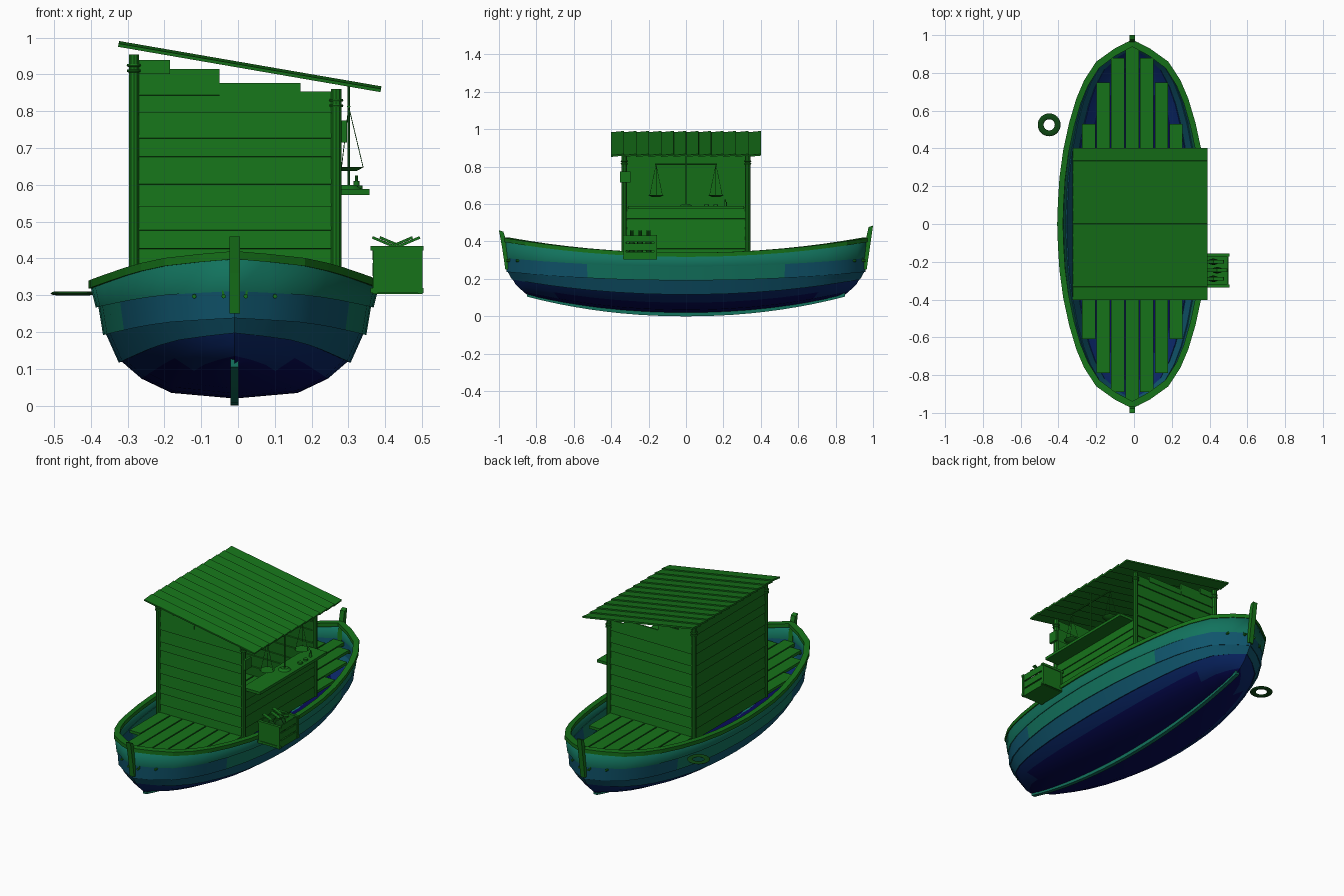
import bpy, bmesh, math
from mathutils import Vector

if "Cube" in bpy.data.objects:
    bpy.data.objects.remove(bpy.data.objects["Cube"])

CX = -0.009  # hull and cabin centre line


def mat(name, c):
    m = bpy.data.materials.new(name)
    m.diffuse_color = (*c, 1)
    m.use_nodes = True
    m.node_tree.nodes["Principled BSDF"].inputs["Base Color"].default_value = m.diffuse_color
    return m


WOOD = mat("wood", (0.008, 0.17, 0.01))
DARK = mat("dark_wood", (0.004, 0.06, 0.006))
HULL = [mat("hull_navy", (0.002, 0.003, 0.09)), mat("hull_blue", (0.003, 0.02, 0.14)),
        mat("hull_teal_blue", (0.005, 0.09, 0.15)), mat("hull_teal", (0.006, 0.17, 0.11))]


def make(name, verts, faces, m=WOOD):
    me = bpy.data.meshes.new(name)
    me.from_pydata([tuple(v) for v in verts], [], faces)
    bm = bmesh.new()
    bm.from_mesh(me)
    bmesh.ops.remove_doubles(bm, verts=bm.verts, dist=1e-5)
    bmesh.ops.recalc_face_normals(bm, faces=bm.faces)
    bm.to_mesh(me)
    bm.free()
    ob = bpy.data.objects.new(name, me)
    bpy.context.collection.objects.link(ob)
    me.materials.append(m)
    return ob


def box(name, x, y, z, rot=(0, 0, 0), m=WOOD):
    c = Vector(((x[0] + x[1]) / 2, (y[0] + y[1]) / 2, (z[0] + z[1]) / 2))
    v = [Vector((a, b, d)) - c for a in x for b in y for d in z]
    ob = make(name, v, [(0, 1, 3, 2), (4, 6, 7, 5), (0, 4, 5, 1), (2, 3, 7, 6), (0, 2, 6, 4), (1, 5, 7, 3)], m)
    ob.location, ob.rotation_euler = c, rot
    return ob


def prism(name, pts, x0, x1, m=WOOD):
    n = len(pts)
    v = [(x, *p) for x in (x0, x1) for p in pts]
    f = [(i, (i + 1) % n, n + (i + 1) % n, n + i) for i in range(n)]
    return make(name, v, f + [tuple(range(n)), tuple(range(n, 2 * n))], m)


def smooth(ob):
    bpy.ops.object.select_all(action='DESELECT')
    bpy.context.view_layer.objects.active = ob
    ob.select_set(True)
    bpy.ops.object.shade_smooth_by_angle(angle=math.radians(35))


def rod(name, a, b, r, r2=None, n=10, m=WOOD):
    a, b = Vector(a), Vector(b)
    d = b - a
    bpy.ops.mesh.primitive_cone_add(vertices=n, radius1=r, radius2=r if r2 is None else r2,
                                    depth=d.length, location=(a + b) / 2,
                                    rotation=d.to_track_quat('Z', 'Y').to_euler())
    ob = bpy.context.object
    ob.name = name
    ob.data.materials.append(m)
    smooth(ob)
    return ob


def ring(name, loc, R, r, m=WOOD, n=24):
    bpy.ops.mesh.primitive_torus_add(major_segments=n, minor_segments=8, major_radius=R, minor_radius=r, location=loc)
    ob = bpy.context.object
    ob.name = name
    ob.data.materials.append(m)
    smooth(ob)
    return ob


# hull: rows are (mid half width, mid z, end y, end z, colour index), stepped at the strakes
ROWS = [(0, .025, .845, .118, 0), (.17, .04, .87, .14, 0), (.25, .078, .905, .172, 0), (.306, .125, .93, .205, 1),
        (.313, .122, .93, .203, 1), (.348, .2, .955, .245, 2), (.355, .197, .956, .243, 2),
        (.368, .275, .961, .32, 3), (.375, .272, .961, .317, 3), (.388, .332, .967, .412, 3)]
ST = [(0, 1), (.12, .99), (.25, .97), (.4, .92), (.55, .84), (.68, .745), (.78, .64), (.88, .48), (.95, .24), (1, 0)]
ST = [(-u, f) for u, f in ST[:0:-1]] + ST


def hull_point(row, u, f, side):
    w, z, ye, ze, _ = row
    return Vector((CX + side * w * f, u * ye, z + (ze - z) * abs(u) ** 2.1))


cols = [(r, -1) for r in ROWS[:0:-1]] + [(r, 1) for r in ROWS]
nc = len(cols)
hv = [hull_point(r, u, f, s) for u, f in ST for r, s in cols]
hf = [(i * nc + j, i * nc + j + 1, (i + 1) * nc + j + 1, (i + 1) * nc + j)
      for i in range(len(ST) - 1) for j in range(nc - 1)]
hull = make("hull", hv, hf, HULL[0])
for m in HULL[1:]:
    hull.data.materials.append(m)
for p in hull.data.polygons:
    zc = p.center.z - 0.07 * abs(p.center.y) ** 2
    p.material_index = 0 if zc < .08 else 1 if zc < .15 else 2 if zc < .23 else 3
sol = hull.modifiers.new("thickness", 'SOLIDIFY')
sol.thickness, sol.offset = 0.012, 0
smooth(hull)

# gunwale rail swept around the sheer
path = [hull_point(ROWS[-1], u, f, 1) for u, f in ST] + [hull_point(ROWS[-1], u, f, -1) for u, f in ST[-2:0:-1]]
gv = []
for p in path:
    for sx, sy, dz in ((1.025, 1.01, -.014), (1.025, 1.01, .008), (.945, .97, .008), (.945, .97, -.014)):
        gv.append((CX + (p.x - CX) * sx, p.y * sy, p.z + dz))
n = len(path)
make("gunwale", gv, [(i * 4 + k, i * 4 + (k + 1) % 4, (i + 1) % n * 4 + (k + 1) % 4, (i + 1) % n * 4 + k)
                     for i in range(n) for k in range(4)])

# keel and stem posts
ks = [i / 10 * .85 for i in range(-10, 11)]
kz = [.105 * abs(y / .85) ** 2.1 for y in ks]
prism("keel", [(y, z) for y, z in zip(ks, kz)] + [(y, z + .028) for y, z in list(zip(ks, kz))[::-1]],
      CX - .011, CX + .011, HULL[3])
for s, top in ((-1, .46), (1, .485)):
    prism("stem_post", [(s * .945, .25), (s * .966, .25), (s * .982, .36), (s * 1.0, top), (s * .976, top - .008),
                        (s * .955, .38)], CX - .014, CX + .014)
    for x, y in ((.11, .905), (.03, .955)):
        for sx in (-1, 1):
            rod("hull_peg", (CX + sx * x, s * (y - .03), .297), (CX + sx * x, s * (y + .005), .297), .006, n=8)

# deck planks
for k, (y0, y1) in enumerate([(-.945, .945), (-.89, .88), (-.79, .75), (-.61, .53)]):
    for s in ((1,) if k == 0 else (-1, 1)):
        x = CX + s * k * .077
        box("deck_plank", (x - .035, x + .035), (y0, y1), (.298, .314))

# cabin corner posts with lashings
for x, top in ((-.283, .955), (.267, .86)):
    for y in (-.33, .33):
        rod("cabin_post", (x, y, .3), (x, y, top), .0145)
        for dz in (.03, .045):
            ring("post_lashing", (x, y, top - dz), .0155, .004, n=12)

# cabin clapboard walls
EDGES = [.305, .365, .43, .48, .545, .605, .68, .73, .8, .85]
for s in (-1, 1):
    spans = [(-.28, .265, a, b) for a, b in zip(EDGES, EDGES[1:])]
    spans += [(-.28, -.05, .847, .91), (-.28, -.185, .905, .935), (-.05, .17, .845, .873)]
    for x0, x1, a, b in spans:
        box("end_wall_board", (x0, x1), (s * .327 - .005, s * .327 + .005), (a - .004, b + .004), (s * .11, 0, 0))
for a, b in zip(EDGES + [.91], EDGES[1:] + [.91, .945]):
    if b > a:
        box("left_wall_board", (-.288, -.278), (-.325, .325), (a - .004, b + .004), (0, .11, 0))
for a, b in zip(EDGES[:4] + [.525], EDGES[1:4] + [.525, .578]):
    box("counter_wall_board", (.262, .272), (-.325, .325), (a - .004, b + .004), (0, -.11, 0))
box("counter", (.245, .358), (-.31, .31), (.573, .589))
box("hanging_tag", (.282, .296), (-.352, -.298), (.715, .775))

# roof of overlapping boards
for i in range(12):
    y = -.4 + (i + .5) * .8 / 12
    box("roof_board", (.032 - .362, .032 + .362), (y - .035, y + .035), (.917, .926), (.1, math.radians(9.8), 0))

# balance scale on the counter
SX = .301
rod("scale_base", (SX, 0, .588), (SX, 0, .6), .035, .02, 20)
rod("scale_pole", (SX, 0, .59), (SX, 0, .87), .004)
rod("scale_beam", (SX, -.165, .813), (SX, .165, .813), .0045)
for s in (-1, 1):
    y = s * .16
    rod("scale_pan", (SX, y, .637), (SX, y, .648), .02, .041, 20)
    for k in range(3):
        a = k * math.tau / 3
        rod("scale_string", (SX, y, .812), (SX + .039 * math.cos(a), y + .039 * math.sin(a), .648), .0012, n=5)
for x, y, r, h in ((.322, .21, .008, .02), (.325, .16, .012, .008), (.325, .11, .014, .008)):
    rod("scale_weight", (x, y, .588), (x, y, .59 + h), r, n=12)
rod("weight_handle", (.322, .21, .6), (.322, .21, .625), .004)

# open crate hung on the side, holding fish
for y in (-.328, -.163):
    box("crate_end", (.37, .497), (y - .004, y + .004), (.31, .425))
    for z in (.306, .421):
        box("crate_end_rail", (.36, .505), (y - .008, y + .008), (z, z + .013))
    for x in (.367, .49):
        box("crate_corner", (x, x + .012), (y - .007, y + .007), (.303, .432))
for x in (.366, .492):
    for z in (.308, .352, .396):
        box("crate_slat", (x, x + .007), (-.328, -.163), (z, z + .036))
box("crate_floor", (.366, .499), (-.328, -.163), (.303, .311))
for y, x in ((-.29, .42), (-.245, .44), (-.2, .42)):
    bpy.ops.mesh.primitive_uv_sphere_add(segments=12, ring_count=8, location=(x, y, .375))
    fish = bpy.context.object
    fish.name, fish.scale = "fish_body", (.03, .017, .06)
    fish.data.materials.append(DARK)
    smooth(fish)
    for s in (-1, 1):
        box("fish_tail", (x + s * .027 - .03, x + s * .027 + .03), (y - .01, y + .01), (.442, .449), (0, -s * .4, 0))

# life ring floating beside the hull
life = ring("life_ring", (-.449, .525, .305), .045, .0155, DARK, 32)
life.scale.z = .35
